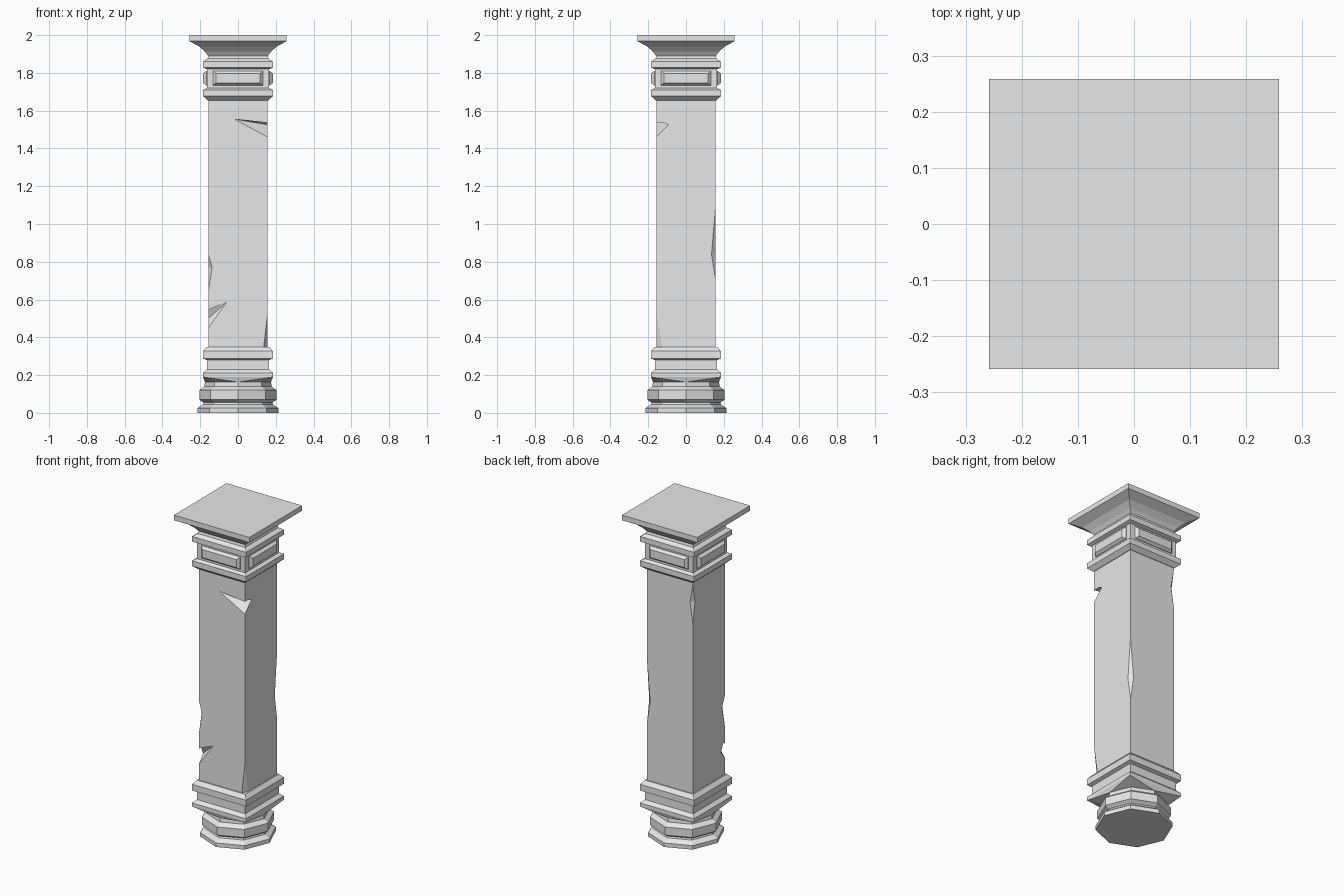
import bpy, bmesh
from math import pi, sin, cos, sqrt
from mathutils import Vector, Matrix

cube = bpy.data.objects.get("Cube")
if cube:
    bpy.data.objects.remove(cube, do_unlink=True)

stone = bpy.data.materials.new("grey stone")
stone.use_nodes = True
GREY = (0.8, 0.8, 0.8, 1)
stone.diffuse_color = GREY
stone.node_tree.nodes["Principled BSDF"].inputs["Base Color"].default_value = GREY


def finish(name, bm):
    bmesh.ops.recalc_face_normals(bm, faces=bm.faces)
    mesh = bpy.data.meshes.new(name)
    bm.to_mesh(mesh)
    bm.free()
    mesh.materials.append(stone)
    obj = bpy.data.objects.new(name, mesh)
    bpy.context.collection.objects.link(obj)
    return obj


def ring(bm, sides, size, z):
    """Square ring by half width, or octagon ring by corner radius."""
    r = size * sqrt(2) if sides == 4 else size
    start = pi / 4 if sides == 4 else 0
    angles = [start + 2 * pi * i / sides for i in range(sides)]
    return [bm.verts.new((r * cos(a), r * sin(a), z)) for a in angles]


def loft(name, sides, profile):
    """Stack rings of (size, height) into a closed solid."""
    bm = bmesh.new()
    rings = [ring(bm, sides, s, z) for s, z in profile]
    for low, high in zip(rings, rings[1:]):
        for i in range(sides):
            j = (i + 1) % sides
            bm.faces.new((low[i], low[j], high[j], high[i]))
    bm.faces.new(rings[0])
    bm.faces.new(rings[-1])
    return finish(name, bm)


# Octagonal foot with two mouldings
loft("octagonal_foot", 8, [
    (0.215, 0), (0.215, 0.025), (0.185, 0.045), (0.182, 0.055), (0.205, 0.07),
    (0.205, 0.12), (0.178, 0.14), (0.175, 0.165)])

# Transition from octagon to square
bm = bmesh.new()
octa = ring(bm, 8, 0.175, 0.163)
square = ring(bm, 4, 0.185, 0.19)
for i in range(4):
    axis, diag, after = octa[2 * i], octa[2 * i + 1], octa[(2 * i + 2) % 8]
    bm.faces.new((axis, diag, square[i]))
    bm.faces.new((diag, after, square[i]))
    bm.faces.new((after, square[(i + 1) % 4], square[i]))
bm.faces.new(octa)
bm.faces.new(square)
finish("base_transition", bm)

# Square base mouldings
loft("square_base", 4, [
    (0.185, 0.19), (0.185, 0.212), (0.165, 0.23), (0.165, 0.28),
    (0.185, 0.288), (0.185, 0.327), (0.165, 0.35)])

# Square shaft
HALF = 0.157
shaft = loft("shaft", 4, [(HALF, 0.34), (HALF, 1.67)])


def chip(sx, sy, top, bottom, a, za, b, zb):
    """Knock a piece off a shaft corner, reaching a along x and b along y."""
    c, out = HALF, HALF + 0.1
    mid = (top + bottom) / 2
    points = [(c, c, top), (c, c, bottom), (c - a, c, za), (c, c - b, zb),
              (out, out, mid), (c - a, out, za), (out, c - b, zb)]
    bm = bmesh.new()
    for x, y, z in points:
        bm.verts.new((sx * x, sy * y, z))
    bmesh.ops.convex_hull(bm, input=bm.verts)
    cutter = finish("chip_cutter", bm)
    mod = shaft.modifiers.new("chip", "BOOLEAN")
    mod.operation, mod.solver, mod.object = "DIFFERENCE", "EXACT", cutter
    bpy.context.view_layer.objects.active = shaft
    bpy.ops.object.modifier_apply(modifier=mod.name)
    bpy.data.objects.remove(cutter, do_unlink=True)


# Worn corners
chip(1, -1, 1.53, 1.46, 0.175, 1.555, 0.065, 1.525)
chip(-1, -1, 0.52, 0.45, 0.10, 0.59, 0.04, 0.50)
chip(-1, -1, 0.84, 0.64, 0.02, 0.77, 0.03, 0.77)
chip(1, 1, 1.10, 0.70, 0.022, 0.84, 0.022, 0.84)
chip(1, -1, 0.53, 0.20, 0.022, 0.34, 0.032, 0.34)
chip(-1, 1, 1.64, 1.40, 0.02, 1.53, 0.02, 1.53)

# Capital: two bands with a neck between, then a flared top slab
loft("capital", 4, [
    (0.160, 1.655), (0.185, 1.677), (0.185, 1.71), (0.165, 1.72),
    (0.165, 1.82), (0.185, 1.828), (0.185, 1.86), (0.162, 1.875),
    (0.158, 1.89), (0.175, 1.912), (0.205, 1.94), (0.258, 1.968),
    (0.258, 2.0)])

# Raised bevelled panels, one on each side of the neck
for i, side in enumerate(("front", "left", "back", "right")):
    bm = bmesh.new()
    loops = []
    for w, h, y in ((0.133, 0.038, -0.16), (0.133, 0.038, -0.168), (0.117, 0.025, -0.184)):
        loops.append([bm.verts.new((sx * w, y, 1.772 + sz * h))
                      for sx, sz in ((-1, -1), (1, -1), (1, 1), (-1, 1))])
    for low, high in zip(loops, loops[1:]):
        for k in range(4):
            n = (k + 1) % 4
            bm.faces.new((low[k], low[n], high[n], high[k]))
    bm.faces.new(loops[0])
    bm.faces.new(loops[-1])
    bmesh.ops.rotate(bm, verts=bm.verts, matrix=Matrix.Rotation(i * pi / 2, 3, "Z"))
    finish(side + "_panel", bm)
